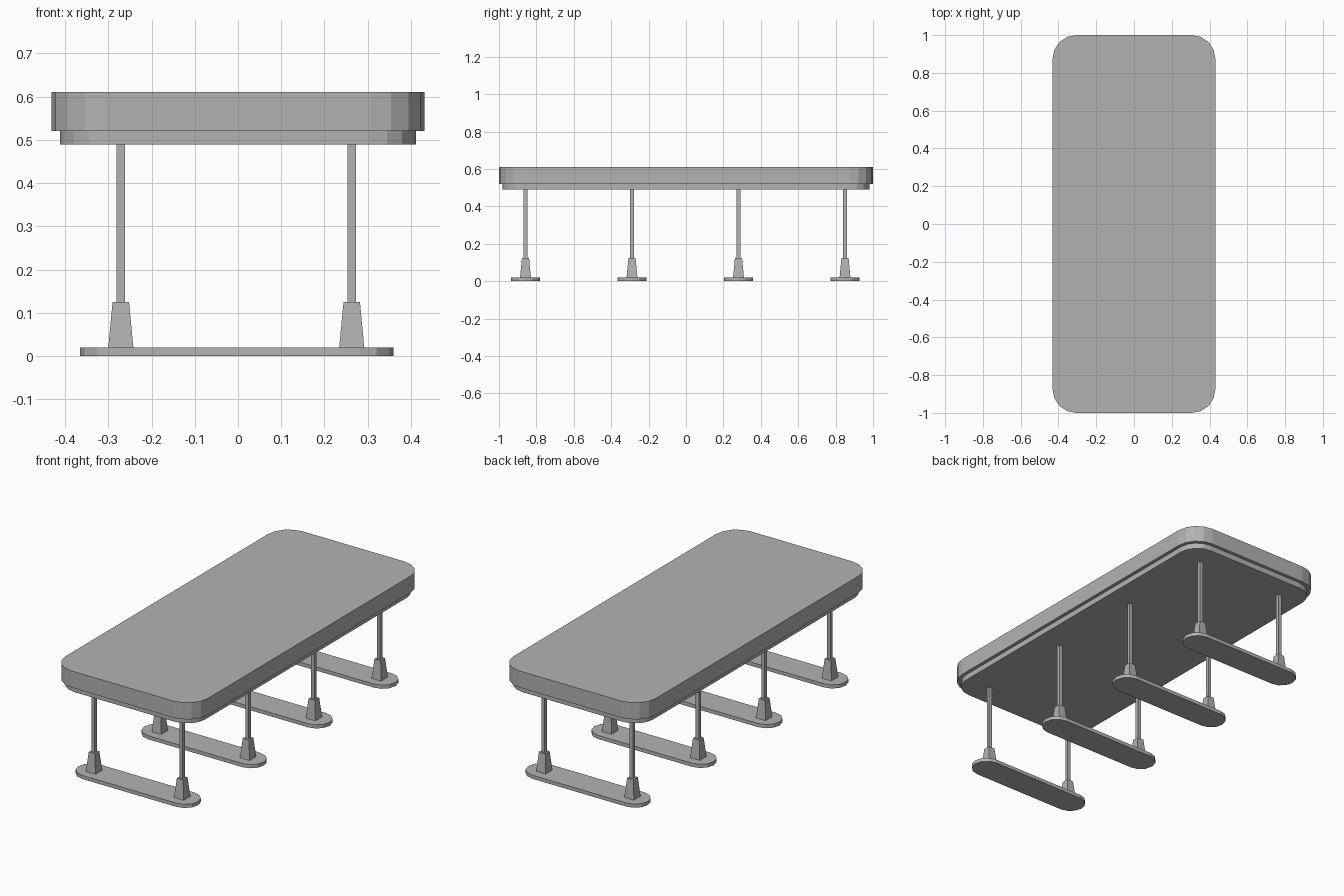
import bpy, bmesh, math

if "Cube" in bpy.data.objects:
    bpy.data.objects.remove(bpy.data.objects["Cube"])

grey = bpy.data.materials.new("plain grey")
grey.diffuse_color = (0.45, 0.45, 0.45, 1)
grey.use_nodes = True
grey.node_tree.nodes["Principled BSDF"].inputs["Base Color"].default_value = grey.diffuse_color


def finish(name, bm):
    bmesh.ops.recalc_face_normals(bm, faces=bm.faces)
    me = bpy.data.meshes.new(name)
    bm.to_mesh(me)
    bm.free()
    me.materials.append(grey)
    ob = bpy.data.objects.new(name, me)
    bpy.context.collection.objects.link(ob)
    return ob


def rounded_slab(name, cx, cy, hx, hy, r, segs, z0, z1):
    """Rounded rectangle extruded from z0 to z1."""
    bm = bmesh.new()
    pts = []
    for q, (sx, sy) in enumerate([(1, 1), (-1, 1), (-1, -1), (1, -1)]):
        for i in range(segs + 1):
            a = math.pi / 2 * (q + i / segs)
            pts.append((cx + sx * (hx - r) + r * math.cos(a),
                        cy + sy * (hy - r) + r * math.sin(a), z0))
    verts = [bm.verts.new(p) for p in pts]
    face = bm.faces.new(verts)
    ext = bmesh.ops.extrude_face_region(bm, geom=[face])
    top = [v for v in ext["geom"] if isinstance(v, bmesh.types.BMVert)]
    bmesh.ops.translate(bm, verts=top, vec=(0, 0, z1 - z0))
    bmesh.ops.remove_doubles(bm, verts=bm.verts, dist=1e-5)
    return finish(name, bm)


def square_post(name, x, y, z0, z1, w0, w1):
    """Square column, tapering from width w0 to w1."""
    bm = bmesh.new()
    bmesh.ops.create_cube(bm, size=1)
    for v in bm.verts:
        up = v.co.z > 0
        w = w1 if up else w0
        v.co = (x + v.co.x * w, y + v.co.y * w, z1 if up else z0)
    return finish(name, bm)


# Table top and the smaller panel beneath it
rounded_slab("table_top", 0, 0, 0.431, 1.0, 0.125, 4, 0.52, 0.611)
rounded_slab("under_panel", 0, 0, 0.412, 0.981, 0.11, 4, 0.489, 0.522)

# Four foot bars, each with two legs in tapered sockets
for i in range(4):
    y = -0.004 + (i - 1.5) * 0.5695
    rounded_slab(f"foot_bar_{i + 1}", -0.003, y, 0.362, 0.077, 0.0769, 3, 0, 0.02)
    for side, s in (("left", -1), ("right", 1)):
        x = -0.004 + s * 0.267
        square_post(f"{side}_socket_{i + 1}", x, y, 0.02, 0.125, 0.058, 0.038)
        square_post(f"{side}_leg_{i + 1}", x, y, 0.12, 0.49, 0.0195, 0.0195)
